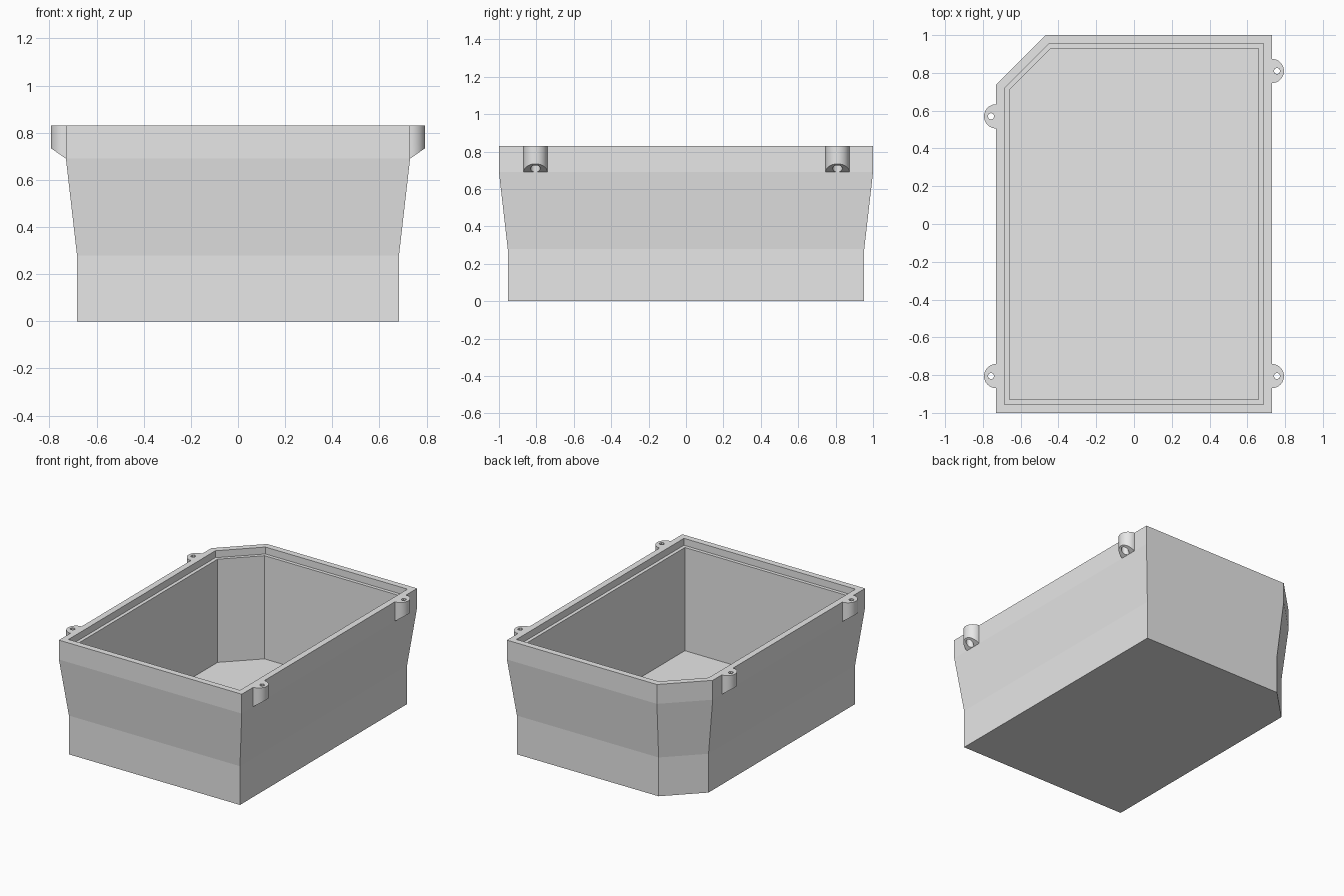
import bpy, bmesh, math

if "Cube" in bpy.data.objects:
    bpy.data.objects.remove(bpy.data.objects["Cube"])

grey = bpy.data.materials.new("light_grey")
grey.diffuse_color = (0.8, 0.8, 0.8, 1)
grey.use_nodes = True
grey.node_tree.nodes["Principled BSDF"].inputs["Base Color"].default_value = grey.diffuse_color

HX, HY, TOP, CUT = 0.73, 1.0, 0.83, 0.262   # half sizes, height, corner cut
K = CUT * (2 - math.sqrt(2)) / CUT          # corner cut shrink per unit of inset


def outline(inset):
    """Rectangle with one cut corner, offset inwards by an equal distance."""
    x, y, c = HX - inset, HY - inset, CUT - K * inset
    return [(-x, -y), (x, -y), (x, y), (-x + c, y), (-x, y - c)]


def new_object(name, bm):
    bmesh.ops.recalc_face_normals(bm, faces=bm.faces)
    me = bpy.data.meshes.new(name)
    bm.to_mesh(me)
    bm.free()
    me.materials.append(grey)
    ob = bpy.data.objects.new(name, me)
    bpy.context.collection.objects.link(ob)
    return ob


# Box shell: outside from base to rim, then the stepped lip down to the floor
bm = bmesh.new()
levels = [(0.047, 0), (0.047, 0.28), (0, 0.69), (0, TOP),
          (0.045, TOP), (0.045, 0.78), (0.07, 0.78), (0.07, 0.035)]
rings = [[bm.verts.new((x, y, z)) for x, y in outline(d)] for d, z in levels]
for a, b in zip(rings, rings[1:]):
    for i in range(5):
        j = (i + 1) % 5
        bm.faces.new((a[i], a[j], b[j], b[i]))
bm.faces.new(rings[0][::-1])
bm.faces.new(rings[-1])
new_object("box_shell", bm)


def cylinder_cutter(x, y, r, z0, z1, sides):
    bm = bmesh.new()
    bmesh.ops.create_cone(bm, cap_ends=True, segments=sides,
                          radius1=r, radius2=r, depth=z1 - z0)
    bmesh.ops.translate(bm, verts=bm.verts, vec=(x, y, (z0 + z1) / 2))
    return new_object("hole_cutter", bm)


def screw_ear(name, side, y):
    """Half-round lug with a sloping underside and a counterbored hole."""
    r, n = 0.064, 24
    bm = bmesh.new()
    upper, lower = [], []
    for i in range(n + 1):
        a = -math.pi / 2 + math.pi * i / n
        dx, dy = r * math.cos(a), r * math.sin(a)
        x = side * (HX + dx)
        upper.append(bm.verts.new((x, y + dy, TOP)))
        lower.append(bm.verts.new((x, y + dy, 0.69 + 0.7 * dx)))
    bm.faces.new(upper)
    bm.faces.new(lower[::-1])
    for i in range(n + 1):
        j = (i + 1) % (n + 1)
        bm.faces.new((upper[i], lower[i], lower[j], upper[j]))
    ear = new_object(name, bm)
    hx = side * (HX + 0.027)
    for rad, z0, z1, sides in ((0.017, 0.6, 0.9, 8), (0.026, 0.6, 0.765, 20)):
        cutter = cylinder_cutter(hx, y, rad, z0, z1, sides)
        mod = ear.modifiers.new("hole", 'BOOLEAN')
        mod.operation, mod.solver, mod.object = 'DIFFERENCE', 'EXACT', cutter
        bpy.context.view_layer.objects.active = ear
        bpy.ops.object.modifier_apply(modifier=mod.name)
        bpy.data.objects.remove(cutter)
    bpy.ops.object.select_all(action='DESELECT')
    ear.select_set(True)
    bpy.ops.object.shade_smooth_by_angle(angle=math.radians(30))


# Four screw ears
screw_ear("screw_ear_front_right", 1, -0.805)
screw_ear("screw_ear_back_right", 1, 0.81)
screw_ear("screw_ear_front_left", -1, -0.805)
screw_ear("screw_ear_back_left", -1, 0.57)
